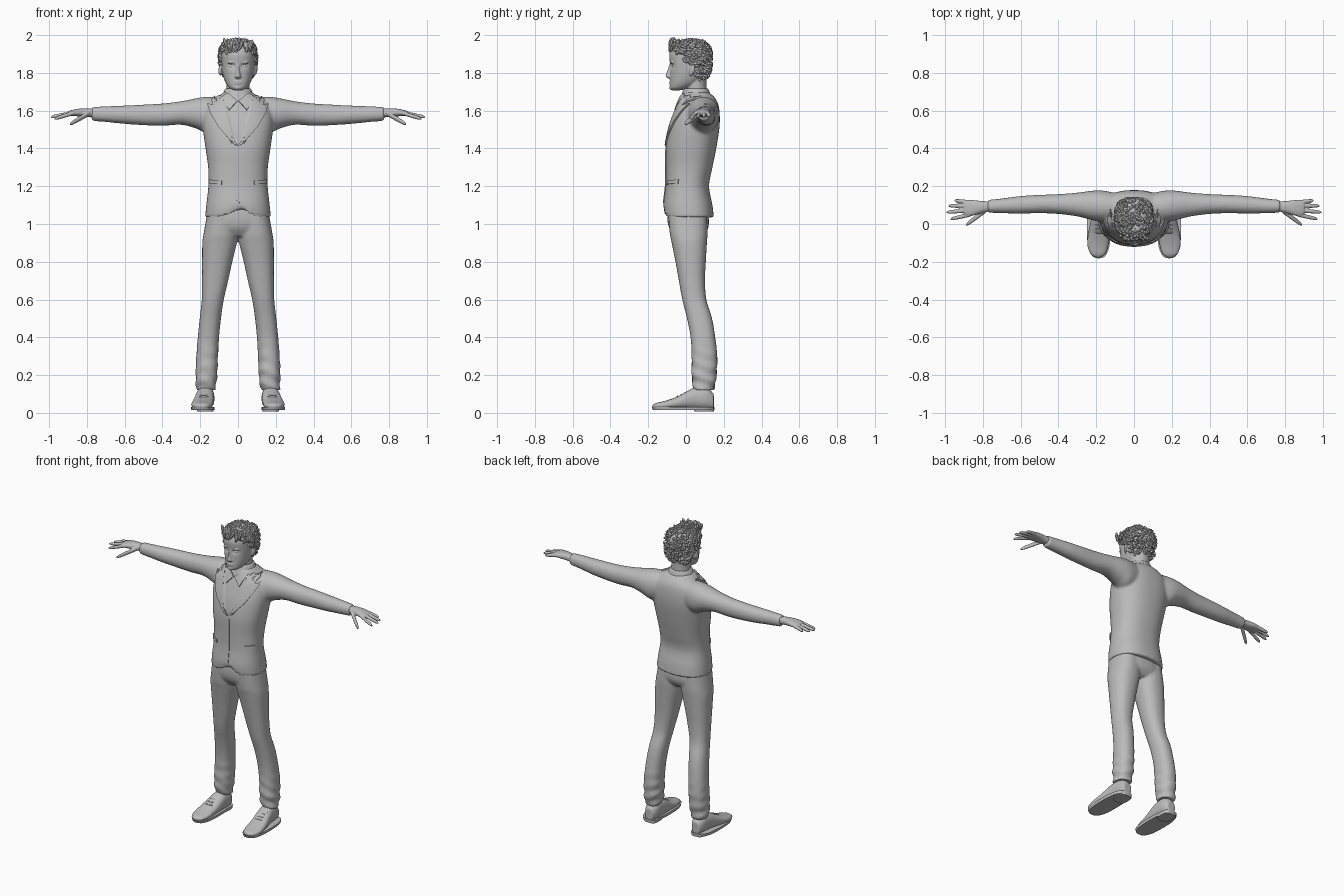
import bpy, bmesh, math, random
from mathutils import Vector, Matrix
from mathutils.bvhtree import BVHTree

cube = bpy.data.objects.get("Cube")
if cube:
    bpy.data.objects.remove(cube, do_unlink=True)

random.seed(4)
BOTH = (1, -1)
SIDES = (("left", 1), ("right", -1))

grey = bpy.data.materials.new("plain grey")
grey.use_nodes = True
grey.diffuse_color = (.5, .5, .5, 1)
grey.node_tree.nodes["Principled BSDF"].inputs["Base Color"].default_value = (.5, .5, .5, 1)


def spline(rows, steps):
    """Smoothly resample the rows of a loft."""
    out, last = [], len(rows) - 1
    for i in range(last):
        near = (rows[max(i - 1, 0)], rows[i], rows[i + 1], rows[min(i + 2, last)])
        for k in range(steps):
            t = k / steps
            out.append([b + .5 * t * (c - a + t * (2*a - 5*b + 4*c - d + t * (3*b - a - 3*c + d)))
                        for a, b, c, d in zip(*near)])
    return out + [rows[-1]]


def loft(bm, axis, rows, power=1.0, flips=(1,), sides=32, steps=5):
    """Rows hold the position on the axis, then low and high of the other two axes."""
    for flip in flips:
        rings = []
        for t, u0, u1, v0, v1 in spline(rows, steps):
            ring = []
            for k in range(sides):
                a = math.tau * k / sides
                c, s = math.cos(a), math.sin(a)
                u = (u0 + u1 + (u1 - u0) * math.copysign(abs(c) ** power, c)) / 2
                v = (v0 + v1 + (v1 - v0) * math.copysign(abs(s) ** power, s)) / 2
                x, y, z = {"x": (t, u, v), "y": (u, t, v), "z": (u, v, t)}[axis]
                ring.append(bm.verts.new((x * flip, y, z)))
            rings.append(ring)
        for low, high in zip(rings, rings[1:]):
            for k in range(sides):
                j = (k + 1) % sides
                bm.faces.new((low[k], low[j], high[j], high[k]))
        bm.faces.new(rings[0])
        bm.faces.new(rings[-1])


def symmetric(rows):
    return [(z, -x, x, y0, y1) for z, x, y0, y1 in rows]


def blob(bm, centre, size, flips=(1,), aim=None, detail=16):
    turn = aim.to_track_quat("Z", "Y").to_matrix().to_4x4() if aim else Matrix()
    for flip in flips:
        place = Matrix.Translation((centre[0] * flip, centre[1], centre[2]))
        bmesh.ops.create_uvsphere(bm, u_segments=detail, v_segments=detail // 2 + 2, radius=1,
                                  matrix=place @ turn @ Matrix.Diagonal((*size, 1)))


def finger(bm, start, end, radius, flip):
    rows = []
    for t, r in ((0, 1), (.5, .95), (.85, .8), (1, .3)):
        x, y, z = Vector(start).lerp(Vector(end), t)
        r *= radius
        rows.append((x, y - r, y + r, z - r, z + r))
    loft(bm, "x", rows, flips=(flip,), sides=12)


def finish(name, bm, voxel=0, smooth=0, solid=0):
    """Turn the bmesh into an object, melting its parts together if a voxel size is given."""
    bmesh.ops.recalc_face_normals(bm, faces=bm.faces)
    mesh = bpy.data.meshes.new(name)
    bm.to_mesh(mesh)
    bm.free()
    obj = bpy.data.objects.new(name, mesh)
    bpy.context.collection.objects.link(obj)
    if voxel:
        mod = obj.modifiers.new("melt", "REMESH")
        mod.mode, mod.voxel_size = "VOXEL", voxel
    if smooth:
        mod = obj.modifiers.new("soften", "SMOOTH")
        mod.iterations = smooth
    if solid:
        mod = obj.modifiers.new("thickness", "SOLIDIFY")
        mod.thickness, mod.offset = solid, 0
    bpy.context.view_layer.update()
    mesh = bpy.data.meshes.new_from_object(obj.evaluated_get(bpy.context.evaluated_depsgraph_get()))
    obj.modifiers.clear()
    obj.data = mesh
    mesh.materials.clear()
    mesh.materials.append(grey)
    mesh.shade_smooth()
    mesh.set_sharp_from_angle(angle=math.radians(45))
    return obj


# Jacket: torso and sleeves, with a notch in the front hem
bm = bmesh.new()
loft(bm, "z", symmetric([
    (1.035, .174, -.117, .147), (1.1, .168, -.12, .14), (1.2, .157, -.108, .122),
    (1.3, .158, -.106, .14), (1.4, .172, -.106, .16), (1.5, .185, -.09, .176),
    (1.57, .185, -.068, .179), (1.63, .165, -.045, .172), (1.665, .12, -.03, .155),
    (1.69, .085, -.02, .13), (1.7, .07, -.01, .11)]), .85, sides=64)
for v in bm.verts:
    if v.co.z < 1.1 and v.co.y < 0:
        v.co.z += (1.1 - v.co.z) * math.exp(-(v.co.x / .045) ** 2)
loft(bm, "x", [
    (.08, .02, .16, 1.5, 1.67), (.16, .01, .176, 1.48, 1.674), (.22, .02, .176, 1.505, 1.666),
    (.3, .04, .166, 1.525, 1.65), (.4, .053, .158, 1.52, 1.638), (.5, .057, .154, 1.523, 1.632),
    (.6, .055, .148, 1.53, 1.627), (.7, .057, .135, 1.54, 1.623), (.775, .06, .127, 1.546, 1.62)],
    .95, BOTH)
jacket = finish("jacket", bm, .008, 6)
surface = BVHTree.FromPolygons([v.co for v in jacket.data.vertices],
                               [p.vertices for p in jacket.data.polygons])


def plate(name, outline, thickness, flip=1):
    """Lay a flat x-z outline over the front of the jacket."""
    bm = bmesh.new()
    bm.faces.new([bm.verts.new((x * flip, -1, z)) for x, z in outline])
    bmesh.ops.triangulate(bm, faces=bm.faces)
    bmesh.ops.subdivide_edges(bm, edges=bm.edges, cuts=7, use_grid_fill=True)
    for v in bm.verts:
        hit = surface.ray_cast(v.co, Vector((0, 1, 0)))[0]
        v.co = hit or surface.find_nearest(Vector((v.co.x, .02, v.co.z)))[0]
    finish(name, bm, solid=thickness)


# Lapels, shirt collar points and pocket flaps
for side, flip in SIDES:
    plate(side + "_lapel", [(0, 1.415), (.02, 1.42), (.1, 1.51), (.14, 1.58), (.158, 1.635),
                            (.128, 1.627), (.138, 1.655), (.11, 1.688), (.078, 1.67),
                            (.09, 1.58), (.065, 1.5)], .018, flip)
    plate(side + "_collar_point", [(.003, 1.65), (.05, 1.69), (.08, 1.675), (.048, 1.6)], .016, flip)
    plate(side + "_pocket_flap", [(.085, 1.21), (.147, 1.215), (.147, 1.235), (.085, 1.23)], .014, flip)
plate("jacket_front_edge", [(-.012, 1.13), (.012, 1.11), (.012, 1.42), (-.004, 1.42)], .008)

# Shirt collar band around the neck
bm = bmesh.new()
loft(bm, "z", symmetric([(1.65, .095, -.035, .14), (1.69, .08, -.022, .128),
                         (1.715, .068, -.012, .118), (1.718, .06, 0, .11)]))
finish("shirt_collar", bm)

# Trousers: hips and legs, with soft folds near the ankles
bm = bmesh.new()
loft(bm, "z", symmetric([(1.14, .145, -.09, .11), (1.04, .163, -.099, .12),
                         (.98, .165, -.09, .118), (.935, .1, -.06, .09)]), .85)
loft(bm, "z", [
    (1.06, .005, .163, -.095, .112), (.95, .002, .182, -.086, .114), (.9, .006, .189, -.076, .111),
    (.8, .03, .19, -.056, .105), (.7, .052, .19, -.038, .101), (.6, .075, .192, -.02, .108),
    (.5, .09, .203, .005, .138), (.4, .1, .213, .024, .155), (.3, .106, .221, .03, .165),
    (.2, .11, .224, .03, .161), (.12, .12, .221, .042, .148)], .88, BOTH, steps=8)
for v in bm.verts:
    fold = max(0, .4 - v.co.z) * .016
    v.co.x += fold * math.sin(v.co.z * 95 + v.co.y * 30)
    v.co.y += fold * math.cos(v.co.z * 80 + v.co.x * 25)
finish("trousers", bm, .008, 5)

# Shoes with soles, heels and laces
for side, flip in SIDES:
    bm = bmesh.new()
    loft(bm, "y", [
        (-.178, .18, .2, .03, .04), (-.16, .152, .23, .022, .052), (-.11, .135, .247, .02, .064),
        (-.05, .13, .242, .02, .085), (0, .126, .232, .02, .112), (.05, .125, .223, .02, .135),
        (.11, .127, .215, .02, .135), (.147, .145, .2, .02, .1)], .85, (flip,))
    finish(side + "_shoe", bm, .005, 3)
    bm = bmesh.new()
    loft(bm, "z", [(.014, .125, .247, -.175, .148), (.032, .123, .25, -.182, .151)], .75, (flip,))
    finish(side + "_sole", bm)
    bm = bmesh.new()
    loft(bm, "z", [(.008, .13, .215, .045, .149), (.03, .127, .22, .04, .151)], .6, (flip,))
    finish(side + "_heel", bm)
    bm = bmesh.new()
    for k in range(4):
        blob(bm, (.182, -.045 + k * .02, .085 + k * .009), (.026, .005, .007), (flip,))
    finish(side + "_laces", bm)

# Hands: palm, four fingers and thumb
for side, flip in SIDES:
    bm = bmesh.new()
    loft(bm, "x", [(.74, .07, .12, 1.56, 1.608), (.8, .06, .121, 1.567, 1.612),
                   (.845, .046, .126, 1.57, 1.61), (.88, .04, .126, 1.572, 1.603),
                   (.9, .052, .118, 1.578, 1.597)], .85, (flip,))
    for base, tip, reach, drop in ((.049, .026, .972, 1.556), (.073, .062, .992, 1.566),
                                   (.096, .096, .982, 1.568), (.115, .124, .95, 1.572)):
        finger(bm, (.87, base, 1.588), (reach, tip, drop), .0115, flip)
    finger(bm, (.785, .072, 1.588), (.89, -.006, 1.528), .0145, flip)
    finish(side + "_hand", bm, .0035, 3)

# Head: skull with eye sockets, then brow, nose, lips, ears and neck
bm = bmesh.new()
loft(bm, "z", symmetric([
    (1.708, .022, -.075, -.03), (1.72, .045, -.084, .02), (1.745, .064, -.085, .07),
    (1.78, .078, -.084, .108), (1.82, .086, -.083, .123), (1.86, .09, -.086, .13),
    (1.9, .09, -.088, .13), (1.94, .08, -.072, .115), (1.968, .05, -.035, .08)]),
    .92, sides=96, steps=8)
for v in bm.verts:
    if v.co.y < 0:
        away = ((abs(v.co.x) - .034) / .017) ** 2 + ((v.co.z - 1.838) / .012) ** 2
        v.co.y += .015 * math.exp(-away)
blob(bm, (.034, -.063, 1.836), (.014, .012, .008), BOTH)
blob(bm, (.034, -.074, 1.854), (.023, .01, .005), BOTH)
loft(bm, "z", symmetric([(1.77, .012, -.094, -.06), (1.779, .018, -.107, -.06),
                         (1.79, .014, -.107, -.06), (1.815, .009, -.098, -.06),
                         (1.85, .008, -.086, -.06)]))
blob(bm, (0, -.081, 1.752), (.024, .009, .004))
blob(bm, (0, -.08, 1.742), (.02, .01, .005))
blob(bm, (0, -.076, 1.722), (.02, .013, .012))
blob(bm, (.09, .03, 1.818), (.009, .02, .034), BOTH, Vector((.15, .2, 1)))
loft(bm, "z", symmetric([(1.64, .07, .0, .125), (1.7, .061, .0, .112),
                         (1.74, .06, .0, .108), (1.79, .06, .01, .11)]))
finish("head", bm, .004, 3)

# Hair: a cap covered in swept tufts, with a raised front
bm = bmesh.new()
blob(bm, (0, .035, 1.885), (.098, .103, .09), detail=32)
for k in range(700):
    n = Vector([random.gauss(0, 1) for _ in range(3)]).normalized()
    boxy = n / sum(abs(c) ** 3 for c in n) ** (1 / 3)
    p = Vector((boxy.x * .093, .027 + boxy.y * .1, 1.875 + boxy.z * (.094 if boxy.z > 0 else .12)))
    limit = 1.905 if p.y < -.015 else 1.845 if p.y < .055 else 1.765
    if p.z > limit:
        sway = Vector((random.uniform(-.6, .6), .5, random.uniform(-.7, .5)))
        blob(bm, p, (.009, .009, .018), aim=n * .5 + sway, detail=7)
for k in range(45):
    p = Vector((random.uniform(-.07, .07), random.uniform(-.085, -.04), random.uniform(1.925, 1.966)))
    blob(bm, p, (.01, .01, .026), aim=Vector((random.uniform(-.5, .5), .2, 1)), detail=7)
finish("hair", bm)
